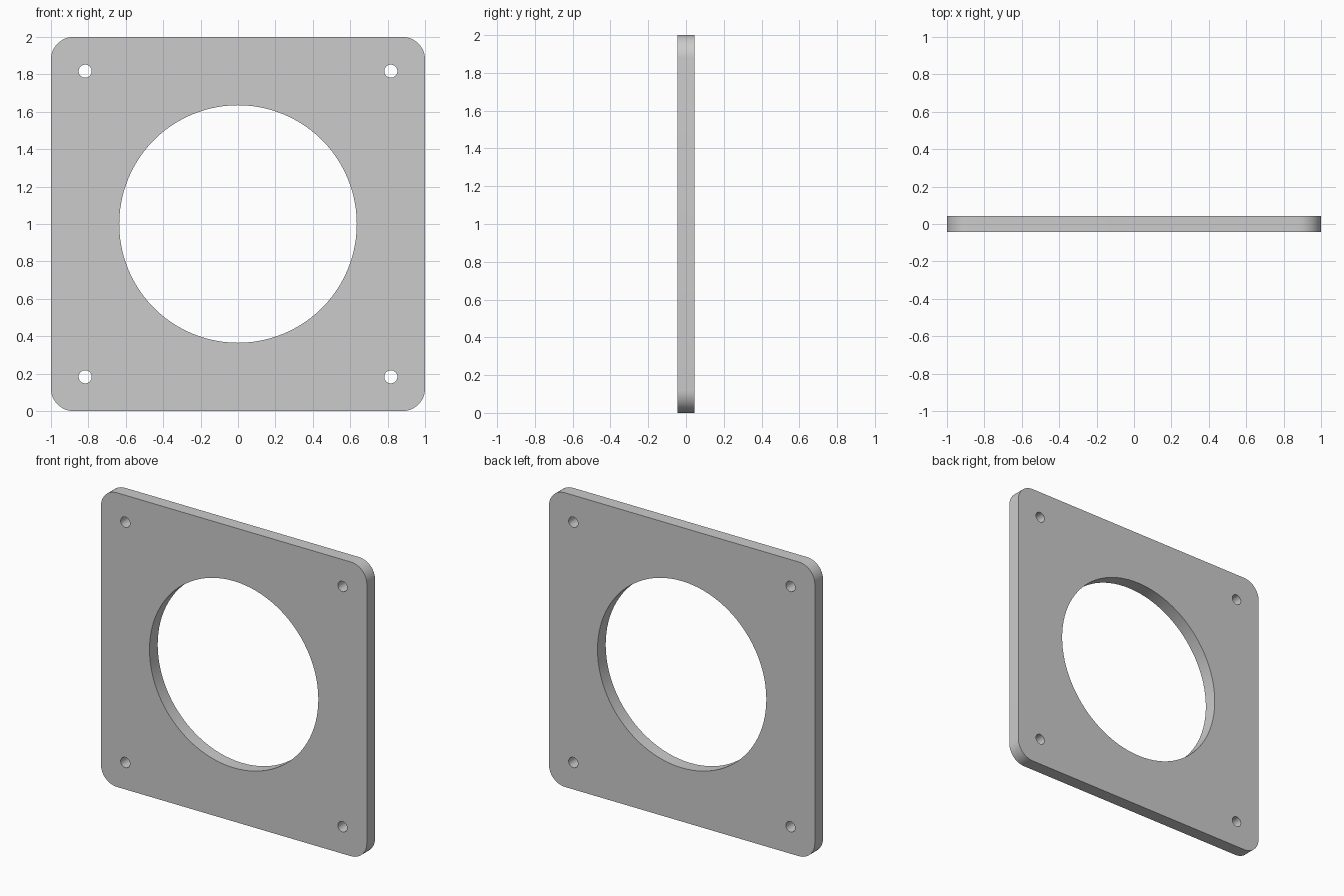
import bpy, bmesh
from math import sin, cos, pi

if "Cube" in bpy.data.objects:
    bpy.data.objects.remove(bpy.data.objects["Cube"])

HALF, THICK, CORNER = 1.0, 0.088, 0.12
HOLE_R, BOLT_R, BOLT_POS = 0.635, 0.035, 0.817


def arc(cx, cz, r, start, sweep, n, closed=False):
    steps = n if closed else n - 1
    return [(cx + r * cos(start + sweep * i / steps),
             cz + r * sin(start + sweep * i / steps)) for i in range(n)]


# Outline with rounded corners
c = HALF - CORNER
outline = []
for k, (sx, sz) in enumerate([(1, 1), (-1, 1), (-1, -1), (1, -1)]):
    outline += arc(sx * c, HALF + sz * c, CORNER, k * pi / 2, pi / 2, 13)

# Central opening and four bolt holes
loops = [outline, arc(0, HALF, HOLE_R, 0, 2 * pi, 96, True)]
for sx in (-1, 1):
    for sz in (-1, 1):
        loops.append(arc(sx * BOLT_POS, HALF + sz * BOLT_POS, BOLT_R, 0, 2 * pi, 32, True))

# Fill the front profile, then extrude it through the thickness
bm = bmesh.new()
for pts in loops:
    vs = [bm.verts.new((x, -THICK / 2, z)) for x, z in pts]
    for a, b in zip(vs, vs[1:] + vs[:1]):
        bm.edges.new((a, b))
bmesh.ops.triangle_fill(bm, edges=bm.edges[:], use_beauty=True, normal=(0, -1, 0))
ext = bmesh.ops.extrude_face_region(bm, geom=bm.faces[:], use_keep_orig=True)
moved = [g for g in ext["geom"] if isinstance(g, bmesh.types.BMVert)]
bmesh.ops.translate(bm, verts=moved, vec=(0, THICK, 0))
bmesh.ops.recalc_face_normals(bm, faces=bm.faces[:])

mesh = bpy.data.meshes.new("mounting_plate")
bm.to_mesh(mesh)
bm.free()
plate = bpy.data.objects.new("mounting_plate", mesh)
bpy.context.collection.objects.link(plate)

# Smooth the round walls, keep rims sharp
bpy.context.view_layer.objects.active = plate
plate.select_set(True)
bpy.ops.object.shade_smooth_by_angle(angle=pi / 6)
